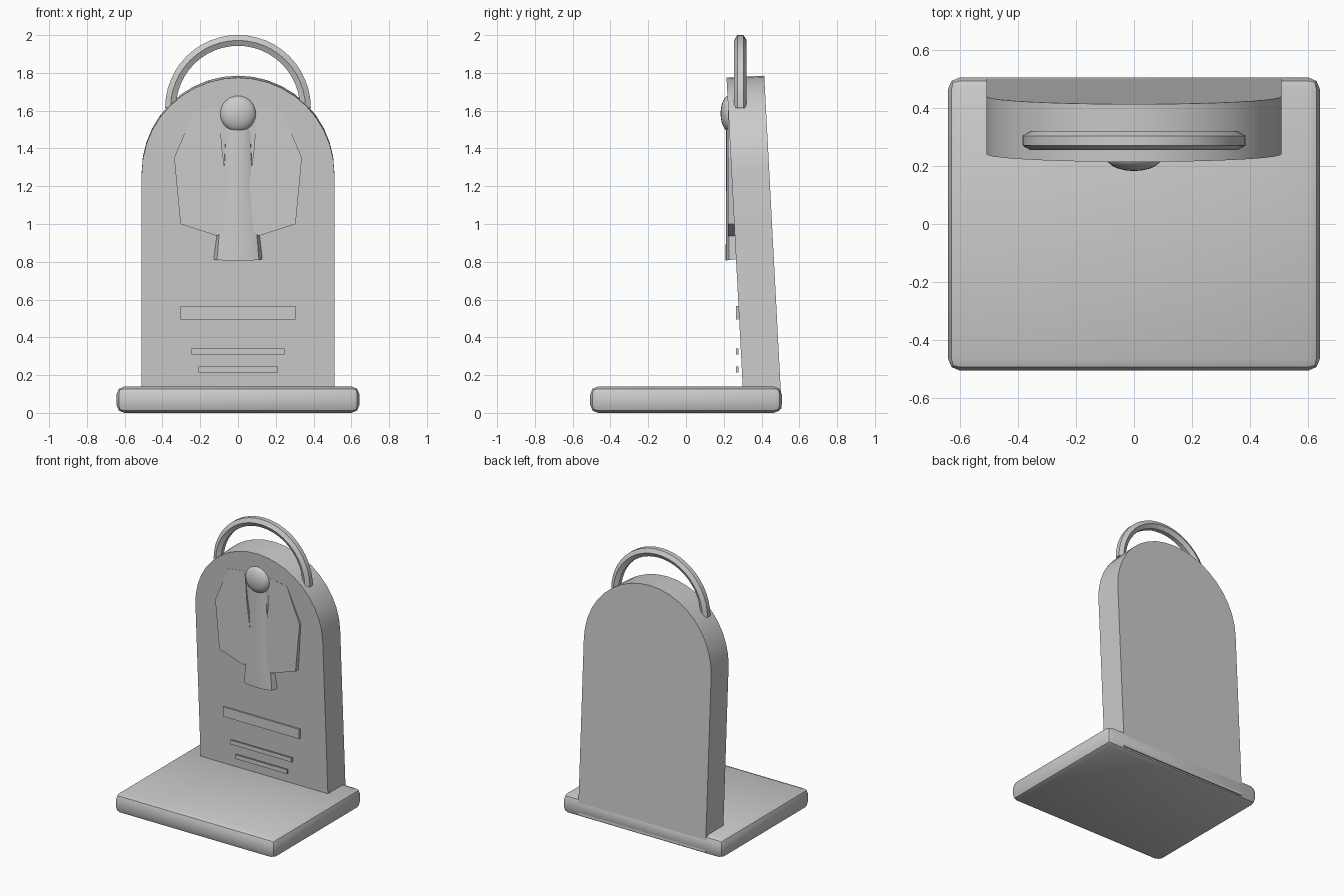
import bpy, bmesh, math
from mathutils import Matrix, Vector

if "Cube" in bpy.data.objects:
    bpy.data.objects.remove(bpy.data.objects["Cube"])

stone = bpy.data.materials.new("grey stone")
stone.diffuse_color = (0.6, 0.6, 0.6, 1)
stone.use_nodes = True
stone.node_tree.nodes["Principled BSDF"].inputs["Base Color"].default_value = stone.diffuse_color


def finish(name, bm, smooth=None):
    bmesh.ops.recalc_face_normals(bm, faces=bm.faces)
    me = bpy.data.meshes.new(name)
    bm.to_mesh(me)
    bm.free()
    me.materials.append(stone)
    ob = bpy.data.objects.new(name, me)
    bpy.context.collection.objects.link(ob)
    if smooth:
        bpy.ops.object.select_all(action='DESELECT')
        ob.select_set(True)
        bpy.context.view_layer.objects.active = ob
        bpy.ops.object.shade_smooth_by_angle(angle=math.radians(smooth))
    return ob


def loft(rings, closed=False):
    """Skin a list of equal-length point rings and cap the ends."""
    bm = bmesh.new()
    vs = [[bm.verts.new(p) for p in r] for r in rings]
    n = len(vs[0])
    for a, b in zip(vs, vs[1:]):
        for i in range(n):
            j = (i + 1) % n
            bm.faces.new((a[i], a[j], b[j], b[i]))
    bm.faces.new(vs[0])
    bm.faces.new(vs[-1])
    return bm


def box_bm(lo, hi):
    lo, hi = Vector(lo), Vector(hi)
    bm = bmesh.new()
    bmesh.ops.create_cube(bm, size=1, matrix=Matrix.Translation((lo + hi) / 2)
                          @ Matrix.Diagonal((*(hi - lo), 1)))
    return bm


# base plinth with rounded edges
base = box_bm((-0.643, -0.507, 0), (0.643, 0.507, 0.14))
bmesh.ops.bevel(base, geom=base.edges[:], offset=0.042, segments=2,
                profile=0.5, affect='EDGES')
finish("base", base, 30)

# arched slab leaning three degrees forward
R, SPRING = 0.51, 1.257
outline = [(-R, 0), (R, 0)]
outline += [(R * math.cos(math.pi * i / 20), SPRING + R * math.sin(math.pi * i / 20))
            for i in range(21)]
slab = loft([[(x, y, z) for x, z in outline] for y in (0, 0.2)])
slab.transform(Matrix.Translation((0, 0.307, 0.01)) @ Matrix.Rotation(math.radians(3), 4, 'X'))
finish("slab", slab, 30)

# half ring over the top, six-sided tube
rings = []
for i in range(25):
    a = math.pi * i / 24
    ring = []
    for k in range(6):
        b = math.pi * k / 3
        r = 0.357 + 0.033 * math.sin(b)
        ring.append((r * math.cos(a), 0.288 + 0.033 * math.cos(b), 1.615 + r * math.sin(a)))
    rings.append(ring)
finish("top_ring", loft(rings), 30)

# wings: upright plates that sink into the leaning slab at the top
wing = [(0.10, 1.62), (0.235, 1.60), (0.30, 1.44), (0.338, 1.35), (0.305, 1.0),
        (0.11, 0.937), (0.04, 1.0), (0.062, 1.23), (0.085, 1.40)]
for side, s in (("left", -1), ("right", 1)):
    finish(side + "_wing", loft([[(s * x, y, z) for x, z in wing] for y in (0.222, 0.27)]))

# robe: shallow curved front, tapering upward
half = [(0.138, 0.285), (0.111, 0.228), (0.085, 0.219), (0.045, 0.212)]
section = half + [(0, 0.21)] + [(-x, y) for x, y in reversed(half)]
robe = []
for z, sx, dy in ((0.81, 1, 0), (1.0, 0.86, 0.001), (1.25, 0.66, 0.002), (1.55, 0.56, 0.003)):
    robe.append([(x * sx, y + dy, z + (y - 0.21) * 0.12 - 0.003) for x, y in section])
finish("robe", loft(robe), 30)

# head: flattened ball
head = bmesh.new()
bmesh.ops.create_uvsphere(head, u_segments=20, v_segments=12, radius=0.096,
                          matrix=Matrix.Translation((0, 0.23, 1.585))
                          @ Matrix.Diagonal((1, 0.49, 1, 1)))
finish("head", head, 40)

# three blank plaque bars
for name, w, z0, z1 in (("plaque_large", 0.305, 0.495, 0.565),
                        ("plaque_middle", 0.245, 0.31, 0.34),
                        ("plaque_small", 0.208, 0.215, 0.245)):
    finish(name, box_bm((-w, 0.265, z0), (w, 0.277, z1)))
